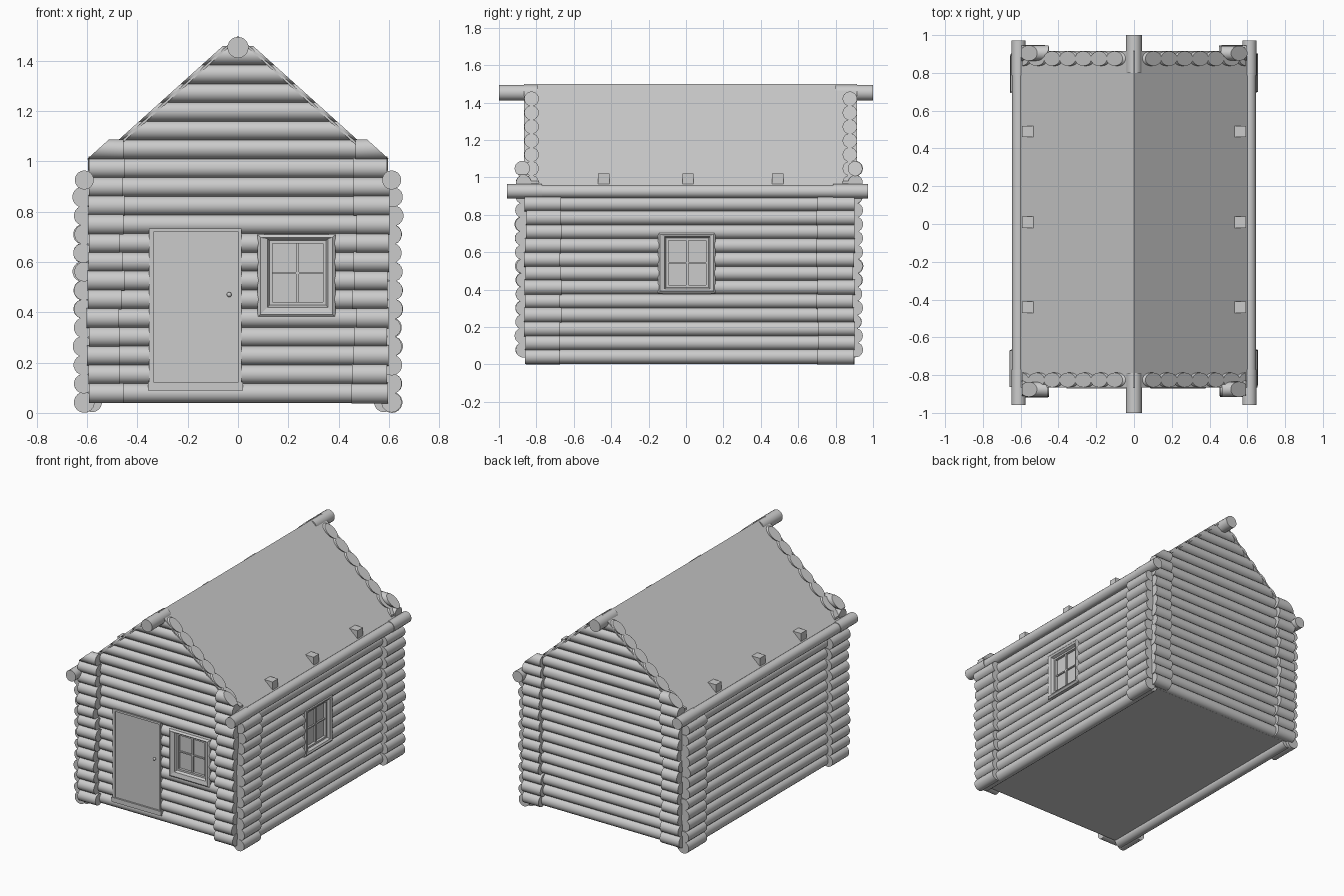
import bpy, bmesh, math, random
from mathutils import Matrix, Vector

if "Cube" in bpy.data.objects:
    bpy.data.objects.remove(bpy.data.objects["Cube"])

random.seed(4)
R = 0.039            # log radius
APEX, SLOPE = 1.499, 0.9


def finish(bm, name, smooth=True):
    bmesh.ops.recalc_face_normals(bm, faces=bm.faces)
    me = bpy.data.meshes.new(name)
    bm.to_mesh(me)
    bm.free()
    if smooth:
        me.shade_smooth()
        me.set_sharp_from_angle(angle=math.radians(35))
    ob = bpy.data.objects.new(name, me)
    bpy.context.collection.objects.link(ob)
    return ob


def log(bm, axis, a, b, off, z, r=R, cut=None):
    """Round log along axis from a to b; off is its place on the other axis.
    cut trims it under the roof slopes raised by that amount."""
    rot = Matrix.Rotation(math.pi / 2, 4, 'Y' if axis == 'x' else 'X')
    mid = (a + b) / 2
    loc = (mid, off, z) if axis == 'x' else (off, mid, z)
    part = bmesh.new()
    bmesh.ops.create_cone(part, cap_ends=True, segments=18, radius1=r, radius2=r,
                          depth=b - a, matrix=Matrix.Translation(loc) @ rot)
    if cut is not None:
        for s in (-1, 1):
            res = bmesh.ops.bisect_plane(part, geom=part.verts[:] + part.edges[:] + part.faces[:],
                                         plane_co=(0, 0, APEX + cut), plane_no=(s * SLOPE, 0, 1),
                                         clear_outer=True)
            edges = [e for e in res['geom_cut'] if isinstance(e, bmesh.types.BMEdge)]
            if edges:
                bmesh.ops.holes_fill(part, edges=edges)
    tmp = bpy.data.meshes.new("tmp")
    part.to_mesh(tmp)
    part.free()
    bm.from_mesh(tmp)
    bpy.data.meshes.remove(tmp)


def box(bm, x0, x1, y0, y1, z0, z1):
    m = Matrix.Translation(((x0 + x1) / 2, (y0 + y1) / 2, (z0 + z1) / 2))
    m = m @ Matrix.Diagonal((x1 - x0, y1 - y0, z1 - z0, 1))
    bmesh.ops.create_cube(bm, size=1, matrix=m)


def prism(name, profile, y0, y1):
    bm = bmesh.new()
    f = bm.faces.new([bm.verts.new((x, y0, z)) for x, z in profile])
    ext = bmesh.ops.extrude_face_region(bm, geom=[f])
    bmesh.ops.translate(bm, vec=(0, y1 - y0, 0),
                        verts=[v for v in ext['geom'] if isinstance(v, bmesh.types.BMVert)])
    bm.faces.ensure_lookup_table()
    return finish(bm, name, False)


def spans(a, b, z, holes):
    """Split a..b around the openings that row z passes through."""
    out = [(a, b)]
    for h0, h1, z0, z1 in holes:
        if z0 < z < z1:
            out = [p for s, e in out for p in ((s, min(e, h0)), (max(s, h1), e)) if p[1] - p[0] > 0.01]
    return out


def jit(v=0.006):
    return random.uniform(-v, v)


# inner walls and floor
prism("inner_walls", [(-0.575, 0.04), (0.575, 0.04), (0.575, 0.955), (0, 1.475), (-0.575, 0.955)], -0.825, 0.875)

# roof sheet
e, t = 0.6, 0.012
prism("roof", [(-e, APEX - SLOPE * e), (0, APEX), (e, APEX - SLOPE * e),
               (e, APEX - SLOPE * e - t), (0, APEX - t), (-e, APEX - SLOPE * e - t)], -0.866, 0.915)

# openings as (from, to, bottom, top)
door_hole = (-0.345, 0.01, 0.1, 0.73)
front_win = (0.105, 0.36, 0.39, 0.7)
side_win = (-0.125, 0.135, 0.39, 0.7)

# front and back walls with gables, and their corner blocks
for name, y, yc, holes in (("front", -0.826, -0.872, [door_hole, front_win]), ("back", 0.876, 0.902, [])):
    wall, corner = bmesh.new(), bmesh.new()
    for k in range(19):
        z = 0.079 + 0.0745 * k
        for a, b in spans(-0.59, 0.59, z, holes):
            log(wall, 'x', a, b, y, z, cut=0.014)
        if k < 14:
            for s in (-1, 1):
                a, b = sorted((s * (0.462 + jit(0.012)), s * (0.597 + jit())))
                log(corner, 'x', a, b, yc + jit(0.004), z, 0.041 + jit(0.002), cut=0.05)
    finish(wall, name + "_wall_logs")
    finish(corner, name + "_corner_logs")

# side walls and their corner blocks
for name, s, holes in (("left", -1, []), ("right", 1, [side_win])):
    wall, corner = bmesh.new(), bmesh.new()
    for k in range(12):
        z = 0.042 + 0.0742 * k
        for a, b in spans(-0.84, 0.88, z, holes):
            log(wall, 'y', a, b, s * 0.58, z)
        for a, b in ((-0.86, -0.67), (0.7, 0.897)):
            log(corner, 'y', a + jit(), b + jit(), s * (0.613 + jit(0.004)), z, 0.04 + jit(0.002))
    finish(wall, name + "_wall_logs")
    finish(corner, name + "_corner_logs")
    # eaves log with thicker ends
    plate = bmesh.new()
    log(plate, 'y', -0.78, 0.79, s * 0.611, 0.925, 0.035)
    log(plate, 'y', -0.958, -0.77, s * 0.611, 0.926, 0.038)
    log(plate, 'y', 0.785, 0.972, s * 0.611, 0.926, 0.038)
    finish(plate, name + "_eaves_log")
    # roof stop blocks
    blocks = bmesh.new()
    for y in (-0.44, 0.01, 0.49):
        x0, x1 = sorted((s * 0.522, s * 0.594))
        box(blocks, x0, x1, y - 0.03, y + 0.03, 0.94, 1.02)
    finish(blocks, name + "_roof_blocks", False)

# ridge log ends
ridge = bmesh.new()
log(ridge, 'y', -1.0, -0.79, 0, 1.453, 0.042)
log(ridge, 'y', 0.8, 1.0, 0, 1.453, 0.042)
finish(ridge, "ridge_log")


def window(name, outer, inner, m):
    """Trim ring, sash and glazing bars, built facing -y and placed by m."""
    bm = bmesh.new()

    def rect(r, y, g=0):
        return [bm.verts.new(p) for p in ((r[0] + g, y, r[2] + g), (r[1] - g, y, r[2] + g),
                                          (r[1] - g, y, r[3] - g), (r[0] + g, y, r[3] - g))]
    rings = [rect(outer, 0), rect(outer, -0.036), rect(outer, -0.046, 0.012), rect(inner, -0.04, -0.008),
             rect(inner, -0.022), rect(inner, -0.022, 0.012), rect(inner, -0.004, 0.012)]
    for p, q in zip(rings, rings[1:]):
        for i in range(4):
            bm.faces.new((p[i], p[(i + 1) % 4], q[(i + 1) % 4], q[i]))
    bm.faces.new(rings[-1])
    cx, cz = (inner[0] + inner[1]) / 2, (inner[2] + inner[3]) / 2
    box(bm, cx - 0.006, cx + 0.006, -0.016, 0, inner[2], inner[3])
    box(bm, inner[0], inner[1], -0.014, 0, cz - 0.004, cz + 0.004)
    bm.transform(m)
    finish(bm, name, False)


window("front_window", (0.077, 0.388, 0.38, 0.71), (0.125, 0.35, 0.428, 0.685),
       Matrix.Translation((0, -0.825, 0)))
window("side_window", (-0.15, 0.158, 0.38, 0.708), (-0.106, 0.12, 0.412, 0.675),
       Matrix.Translation((0.577, 0, 0)) @ Matrix.Rotation(math.pi / 2, 4, 'Z'))

# door panel, frame and sill
door = bmesh.new()
box(door, -0.338, 0.004, -0.86, -0.82, 0.11, 0.72)
finish(door, "door", False)
frame = bmesh.new()
box(frame, -0.353, -0.336, -0.868, -0.82, 0.1, 0.73)
box(frame, 0.001, 0.014, -0.868, -0.82, 0.1, 0.73)
box(frame, -0.353, 0.014, -0.87, -0.82, 0.72, 0.734)
box(frame, -0.358, 0.02, -0.872, -0.82, 0.09, 0.122)
finish(frame, "door_frame", False)

# door handle
handle = bmesh.new()
bmesh.ops.create_uvsphere(handle, u_segments=12, v_segments=8, radius=0.01,
                          matrix=Matrix.Translation((-0.035, -0.866, 0.47)))
finish(handle, "door_handle")
